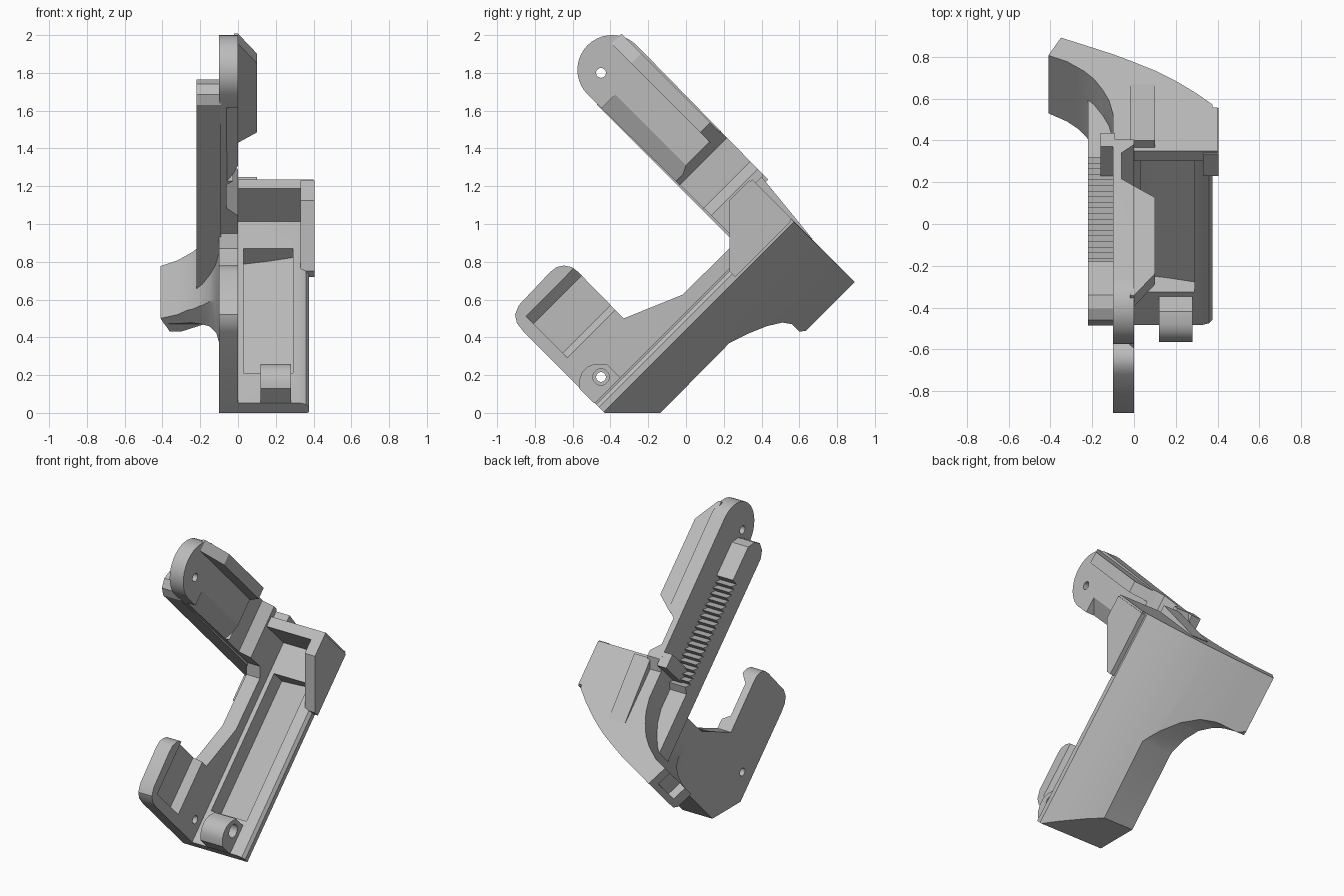
import bpy, bmesh, math

cube = bpy.data.objects.get("Cube")
if cube:
    bpy.data.objects.remove(cube, do_unlink=True)

grey = bpy.data.materials.new("light_grey")
grey.use_nodes = True
colour = (0.5, 0.5, 0.5, 1)
grey.diffuse_color = colour
grey.node_tree.nodes["Principled BSDF"].inputs["Base Color"].default_value = colour

# The part leans 45 degrees: "rise" = z + y runs up the grip, "reach" = z - y runs up the arm
PLACE = {
    "side": lambda p, t: (t, p[0], p[1]),                                # points (y, z), along x
    "rise": lambda p, t: (p[0], (t - p[1]) / 2, (t + p[1]) / 2),         # points (x, reach)
    "reach": lambda p, t: (p[0], (p[1] - t) / 2, (p[1] + t) / 2),        # points (x, rise)
}


def prism(name, axis, points, lo, hi):
    bm = bmesh.new()
    ends = [[bm.verts.new(PLACE[axis](p, t)) for p in points] for t in (lo, hi)]
    for ring in ends:
        bm.faces.new(ring)
    n = len(points)
    for i in range(n):
        j = (i + 1) % n
        bm.faces.new((ends[0][i], ends[0][j], ends[1][j], ends[1][i]))
    bmesh.ops.recalc_face_normals(bm, faces=bm.faces[:])
    mesh = bpy.data.meshes.new(name)
    bm.to_mesh(mesh)
    bm.free()
    mesh.materials.append(grey)
    ob = bpy.data.objects.new(name, mesh)
    bpy.context.collection.objects.link(ob)
    return ob


def block(name, x, rise, reach):
    return prism(name, "rise", [(x[0], reach[0]), (x[1], reach[0]), (x[1], reach[1]), (x[0], reach[1])], *rise)


def arc(cy, cz, r, start, end, n):
    angles = [math.radians(start + (end - start) * i / n) for i in range(n + 1)]
    return [(cy + r * math.cos(a), cz + r * math.sin(a)) for a in angles]


def pin(name, y, z, r):
    return prism(name, "side", arc(y, z, r, 0, 345, 23), -0.6, 0.6)


def combine(ob, tool, operation="DIFFERENCE"):
    mod = ob.modifiers.new("cut", "BOOLEAN")
    mod.operation, mod.object, mod.solver = operation, tool, "EXACT"
    bpy.context.view_layer.objects.active = ob
    bpy.ops.object.modifier_apply(modifier=mod.name)
    bpy.data.objects.remove(tool, do_unlink=True)


# Grip with thumb wing: cross-section limited by its rear and side outlines
grip = prism("grip_and_wing", "rise", [
    (-0.1, 0.535), (0.33, 0.535), (0.36, 0.52), (0.375, 0.49), (0.375, 0.44), (0.3, 0.335),
    (0.2, 0.215), (0.1, 0.115), (0, 0.035), (-0.1, -0.04), (-0.2, -0.105), (-0.35, -0.2),
    (-0.41, -0.03), (-0.32, 0.03), (-0.24, 0.12), (-0.19, 0.2), (-0.15, 0.3), (-0.12, 0.4)], -0.6, 1.585)
combine(grip, prism("wing_limit", "reach", [
    (0.5, -0.8), (-0.1, -0.8), (-0.1, 0.6), (-0.115, 0.76), (-0.15, 0.88), (-0.2, 0.95),
    (-0.27, 1), (-0.5, 1.05), (-0.5, 1.7), (0.5, 1.7)], -0.5, 0.8), "INTERSECT")
combine(grip, prism("outline_limit", "side", [
    (-0.43, 0), (-0.135, 0), (0.23, 0.37), (0.33, 0.42), (0.43, 0.46), (0.51, 0.478),
    (0.56, 0.47), (0.6, 0.43), (0.64, 0.435), (0.92, 0.72), (0.5, 1.3), (-0.53, 0.1)], -0.6, 0.6), "INTERSECT")
combine(grip, prism("grip_pocket", "rise", [(0.03, 0.6), (0.29, 0.6), (0.29, 0.44), (0.16, 0.4), (0.03, 0.37)],
                    -0.115, 1.205))
combine(grip, prism("wing_slot", "rise", [(-0.44, -0.05), (-0.4, -0.17), (-0.32, -0.12), (-0.36, 0)], 1.16, 1.48))

# Main plate: arm with round tip, back web and front hook
plate = prism("arm_and_hook_plate", "side",
    [(-0.43, 0), (-0.86, 0.43), (-0.895, 0.475), (-0.905, 0.52), (-0.885, 0.57), (-0.72, 0.745),
     (-0.685, 0.772), (-0.645, 0.78), (-0.605, 0.772), (-0.575, 0.75), (-0.33, 0.5), (-0.02, 0.625),
     (0.23, 0.87), (0.23, 0.95)] + arc(-0.391, 1.816, 0.184, 225, 45, 20) +
    [(0.405, 1.265), (0.405, 1.18), (0.66, 0.92), (0.6, 0.9), (-0.25, 0)], -0.1, 0)
# Shallow pad pocket in the hook
combine(plate, prism("hook_pocket", "rise", [(0.05, 1.36), (0, 1.36), (-0.05, 1.28), (-0.05, 0.97), (0, 0.92),
                                             (0.05, 0.92)], -0.335, 0.5))
# Ramped recess across the arm
combine(plate, prism("arm_recess", "rise", [(0.05, 0.91), (0, 0.91), (-0.06, 0.99), (-0.06, 1.24), (0, 1.31),
                                            (0.05, 1.31)], 1, 1.9))
# Chamfer under the arm
combine(plate, prism("arm_chamfer", "reach", [(0.05, 1), (-0.06, 1), (-0.06, 1.17), (0, 1.31), (0.05, 1.31)],
                     1.28, 2.06))
for y, z in ((-0.45, 1.8), (-0.45, 0.19)):
    combine(plate, pin("plate_hole", y, z, 0.026))

# Raised ridge along the upper arm, sloped at both ends
ridge = prism("arm_ridge", "rise", [(-0.02, 1.28), (0, 1.3), (0.1, 1.41), (0.1, 2.14), (0, 2.35), (-0.02, 2.35)],
              1.56, 1.665)

# Toothed rail behind the arm
TEETH, START, END = 19, 0.76, 1.78
step = (END - START) / TEETH
profile = [(1.16, 0.1), (1.16, 2.1), (1.2, 2.17), (1.28, 2.2), (1.36, 2.17), (1.42, 2.1), (1.42, END)]
for i in range(TEETH):
    top = END - i * step
    profile += [(1.34, top - 0.004), (1.4, top - step)]
profile += [(1.34, 0.72), (1.34, 0.1)]
rail = prism("toothed_rail", "side", [((a - b) / 2, (a + b) / 2) for a, b in profile], -0.22, -0.09)
stop = block("rail_stop", (-0.16, -0.09), (1.3, 1.67), (0.8, 0.93))

# Head ledge, side flange and wedge bar
ledge = block("head_ledge", (-0.02, 0.4), (1.49, 1.585), (0.47, 0.885))
flange = prism("head_flange", "side", [(0.23, 0.75), (0.26, 0.72), (0.555, 1.015), (0.335, 1.23), (0.23, 1.125)],
               0.33, 0.405)
bar = prism("wedge_bar", "side", [(0.36, 1.21), (0.4, 1.25), (0.67, 0.92), (0.63, 0.92)], -0.02, 0.1)

# Pivot lug at the foot of the grip
lug = prism("pivot_lug", "side", [(-0.49, 0.055), (-0.565, 0.13), (-0.565, 0.175), (-0.55, 0.215), (-0.52, 0.245),
                                  (-0.48, 0.26), (-0.42, 0.26), (-0.34, 0.18), (-0.42, 0.06)], 0.12, 0.28)
combine(lug, pin("lug_hole", -0.45, 0.19, 0.043))

# Smooth curved surfaces while keeping crisp edges
bpy.ops.object.select_all(action="DESELECT")
for ob in (grip, plate, ridge, rail, stop, ledge, flange, bar, lug):
    ob.select_set(True)
bpy.context.view_layer.objects.active = grip
bpy.ops.object.shade_smooth_by_angle(angle=math.radians(28))
